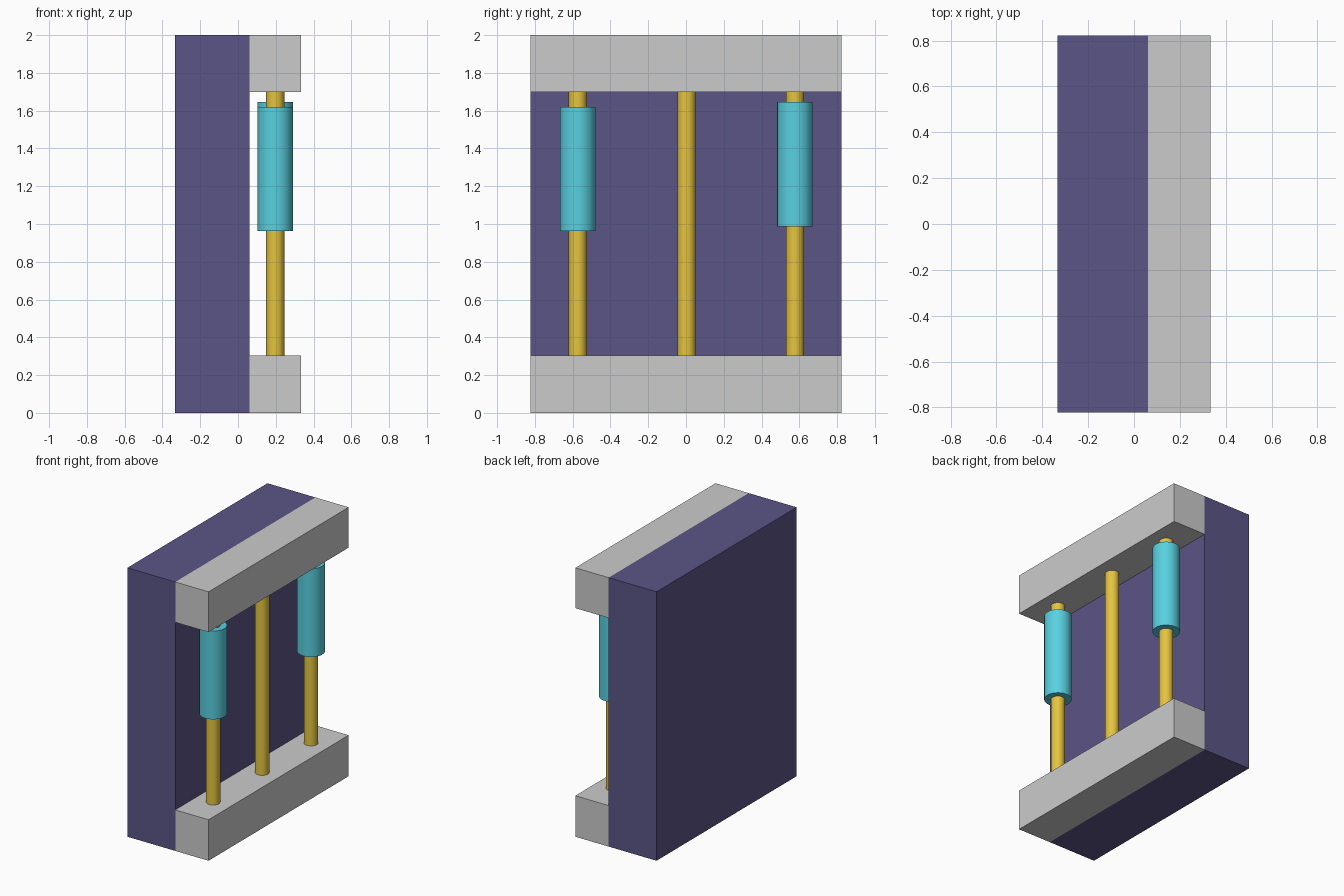
import bpy
from math import radians

if "Cube" in bpy.data.objects:
    bpy.data.objects.remove(bpy.data.objects["Cube"])


def material(name, rgb):
    m = bpy.data.materials.new(name)
    m.diffuse_color = (*rgb, 1)
    m.use_nodes = True
    m.node_tree.nodes["Principled BSDF"].inputs["Base Color"].default_value = m.diffuse_color
    return m


purple = material("purple", (0.105, 0.09, 0.24))
gold = material("gold", (0.78, 0.55, 0.05))
cyan = material("cyan", (0.10, 0.63, 0.74))

WIDTH = 1.646          # extent along y
ROD_X = 0.197
LOW, HIGH = 0.305, 1.70  # opening between the two ledges


def box(name, x0, x1, z0, z1, mat=None):
    bpy.ops.mesh.primitive_cube_add(size=1, location=((x0 + x1) / 2, 0, (z0 + z1) / 2))
    ob = bpy.context.object
    ob.name = name
    ob.scale = (x1 - x0, WIDTH, z1 - z0)
    bpy.ops.object.transform_apply(location=False, rotation=False, scale=True)
    if mat:
        ob.data.materials.append(mat)


def cylinder(name, y, radius, z0, z1, mat):
    bpy.ops.mesh.primitive_cylinder_add(vertices=32, radius=radius, depth=z1 - z0,
                                        location=(ROD_X, y, (z0 + z1) / 2))
    ob = bpy.context.object
    ob.name = name
    ob.data.materials.append(mat)
    bpy.ops.object.shade_smooth_by_angle(angle=radians(30))


# back panel and the two ledges
box("back_panel", -0.334, 0.06, 0, 2, purple)
box("bottom_ledge", 0.06, 0.334, 0, LOW)
box("top_ledge", 0.06, 0.334, HIGH, 2)

# upright rods
for name, y in (("left", -0.573), ("middle", 0.003), ("right", 0.577)):
    cylinder(f"{name}_rod", y, 0.048, LOW, HIGH, gold)

# sleeves around the outer rods
cylinder("left_sleeve", -0.573, 0.094, 0.963, 1.62, cyan)
cylinder("right_sleeve", 0.577, 0.094, 0.988, 1.645, cyan)
